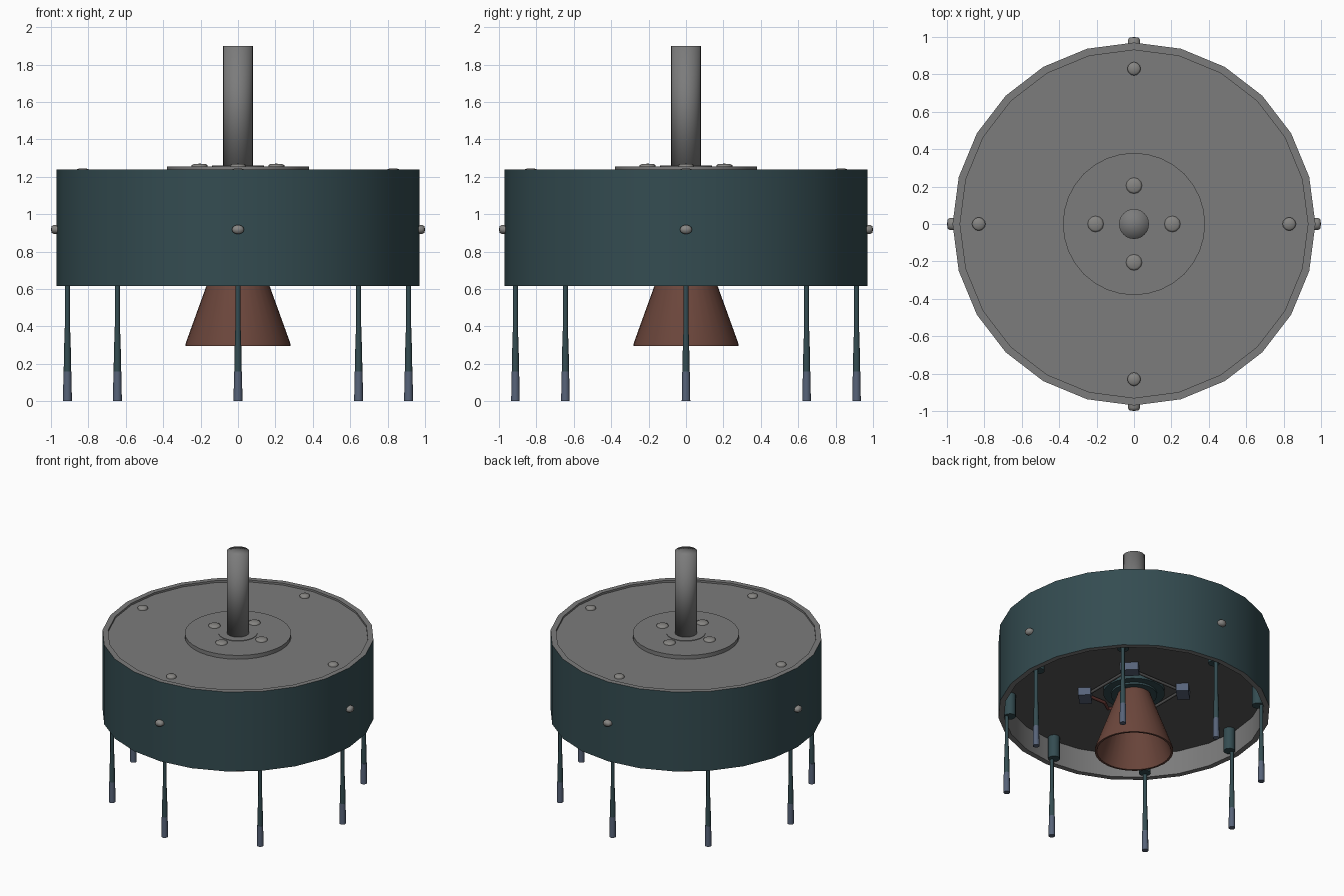
import bpy, bmesh, math
from mathutils import Vector, Matrix

if "Cube" in bpy.data.objects:
    bpy.data.objects.remove(bpy.data.objects["Cube"])


def mat(name, r, g, b):
    m = bpy.data.materials.new(name)
    m.diffuse_color = (r, g, b, 1)
    m.use_nodes = True
    m.node_tree.nodes["Principled BSDF"].inputs["Base Color"].default_value = m.diffuse_color
    return m


TEAL = mat("dark teal", 0.034, 0.072, 0.082)
GREY = mat("mid grey", 0.2, 0.2, 0.2)
BOLT = mat("bolt grey", 0.24, 0.235, 0.225)
DARK = mat("dark grey", 0.1, 0.1, 0.1)
BLUE = mat("slate blue", 0.095, 0.125, 0.19)
COPPER = mat("copper brown", 0.15, 0.062, 0.045)
RED = mat("pipe red", 0.12, 0.035, 0.03)


def finish(bm, name, mats, angle=30, rule=None):
    bmesh.ops.remove_doubles(bm, verts=bm.verts, dist=1e-5)
    bmesh.ops.recalc_face_normals(bm, faces=bm.faces)
    if rule:
        for f in bm.faces:
            f.material_index = rule(f)
    me = bpy.data.meshes.new(name)
    bm.to_mesh(me)
    bm.free()
    for m in mats:
        me.materials.append(m)
    me.shade_smooth()
    me.set_sharp_from_angle(angle=math.radians(angle))
    ob = bpy.data.objects.new(name, me)
    bpy.context.collection.objects.link(ob)
    return ob


def lathe(name, prof, mats, n=24, closed=False, at=None, angle=30, rule=None):
    """Revolve (radius, height) points around z, then move by matrix."""
    bm = bmesh.new()
    rings = []
    for r, z in prof:
        if r == 0:
            rings.append([bm.verts.new((0, 0, z))] * n)
        else:
            rings.append([bm.verts.new((r * math.cos(2 * math.pi * i / n),
                                        r * math.sin(2 * math.pi * i / n), z))
                          for i in range(n)])
    pairs = list(zip(rings, rings[1:]))
    if closed:
        pairs.append((rings[-1], rings[0]))
    for a, b in pairs:
        for i in range(n):
            j = (i + 1) % n
            quad = list(dict.fromkeys((a[i], a[j], b[j], b[i])))
            bm.faces.new(quad)
    if at is not None:
        bm.transform(at)
    return finish(bm, name, mats, angle, rule)


def rod(name, pts, r, m):
    """Straight tube segments through a list of points."""
    bm = bmesh.new()
    for a, b in zip(pts, pts[1:]):
        d = b - a
        q = d.to_track_quat('Z', 'Y').to_matrix().to_4x4()
        bmesh.ops.create_cone(bm, cap_ends=True, segments=8, radius1=r, radius2=r,
                              depth=d.length + r, matrix=Matrix.Translation((a + b) / 2) @ q)
    finish(bm, name, [m], 50)


def polar(deg, r, z):
    a = math.radians(deg)
    return Vector((r * math.cos(a), r * math.sin(a), z))


# Drum wall: teal outside, grey on the rims and inside
def wall_rule(f):
    c = f.calc_center_median()
    return 0 if abs(f.normal.z) < 0.5 and math.hypot(c.x, c.y) > 0.94 else 1


lathe("drum_wall", [(0.97, 0.615), (0.97, 1.24), (0.93, 1.24), (0.93, 0.615)],
      [TEAL, GREY], closed=True, rule=wall_rule)

# Body inside the drum: grey top plate, dark ceiling underneath
lathe("drum_deck", [(0, 0.80), (0.93, 0.80), (0.93, 1.225), (0, 1.225)],
      [GREY, DARK], rule=lambda f: 1 if f.normal.z < -0.5 else 0)

# Centre plate, collar and mast
lathe("centre_plate", [(0, 1.22), (0.38, 1.22), (0.38, 1.255), (0, 1.255)], [GREY], n=32)
lathe("mast_collar", [(0.14, 1.25), (0.14, 1.259), (0.07, 1.259)], [GREY])
lathe("mast", [(0, 1.23), (0.08, 1.23), (0.08, 1.9), (0, 1.9)], [GREY], n=24, angle=180)


# Domed bolts on the centre plate, the deck and the wall
def bolt(name, at, r, h):
    lathe(name, [(r, -0.01), (r, h * 0.5), (r * 0.75, h * 0.88), (0, h)], [BOLT],
          n=12, at=at, angle=60)


for k in range(4):
    d = 90 * k
    bolt("plate_bolt", Matrix.Translation(polar(d, 0.205, 1.254)), 0.043, 0.016)
    bolt("deck_bolt", Matrix.Translation(polar(d, 0.83, 1.224)), 0.036, 0.021)
    side = Matrix.Rotation(math.radians(d), 4, 'Z') @ Matrix.Rotation(math.pi / 2, 4, 'Y')
    bolt("wall_bolt", Matrix.Translation(polar(d, 0.965, 0.918)) @ side @
         Matrix.Diagonal((0.75, 1, 1, 1)), 0.033, 0.035)

# Legs: socket under the ceiling, thin flared shaft, slate foot
for k in range(8):
    at = Matrix.Translation(polar(45 * k, 0.912, 0))
    sock = Matrix.Translation(polar(45 * k, 0.888, 0))
    lathe("leg_socket", [(0, 0.625), (0.042, 0.625), (0.042, 0.81), (0, 0.81)],
          [TEAL], n=12, at=sock, angle=40)
    lathe("leg_shaft", [(0.02, 0.15), (0.019, 0.25), (0.014, 0.4), (0.014, 0.65)],
          [TEAL], n=10, at=at, angle=40)
    lathe("leg_foot", [(0, 0), (0.024, 0), (0.021, 0.16), (0, 0.16)],
          [BLUE], n=10, at=at, angle=40)

# Nozzle flange and hollow bell
lathe("nozzle_flange", [(0, 0.755), (0.165, 0.755), (0.165, 0.77), (0.22, 0.77),
                        (0.22, 0.81), (0, 0.81)], [TEAL])
lathe("nozzle", [(0.117, 0.76), (0.279, 0.312), (0.281, 0.295), (0.265, 0.295),
                 (0.105, 0.74), (0, 0.74)], [COPPER], n=32)

# Ring of four valve blocks joined by pipes
for k in range(4):
    d = 45 + 90 * k
    bm = bmesh.new()
    bmesh.ops.create_cube(bm, size=1, matrix=Matrix.Translation(polar(d, 0.35, 0.775)) @
                          Matrix.Rotation(math.radians(d), 4, 'Z') @
                          Matrix.Diagonal((0.09, 0.13, 0.07, 1)))
    finish(bm, "valve_block", [BLUE])
    a, b = polar(d, 0.34, 0.775), polar(d + 90, 0.34, 0.775)
    if k == 2:
        rod("feed_pipe", [a, a.lerp(b, 0.35), polar(d + 45, 0.29, 0.775),
                          a.lerp(b, 0.65), b], 0.012, RED)
    else:
        rod("link_pipe", [a, b], 0.011, DARK)
